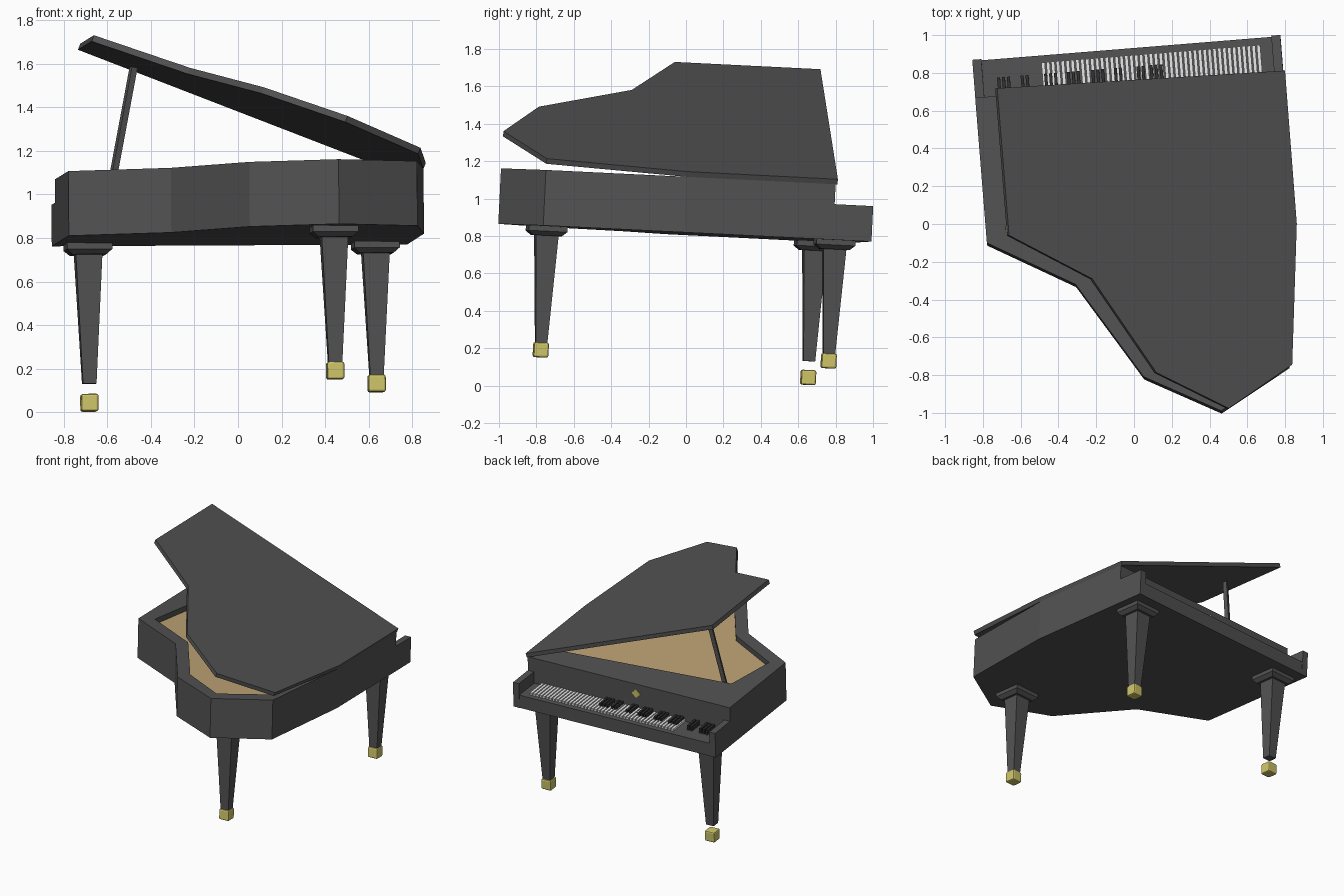
import bpy, bmesh, math
from mathutils import Matrix, Vector

if "Cube" in bpy.data.objects:
    bpy.data.objects.remove(bpy.data.objects["Cube"], do_unlink=True)


def material(name, rgb):
    m = bpy.data.materials.new(name)
    m.use_nodes = True
    m.diffuse_color = (*rgb, 1)
    m.node_tree.nodes["Principled BSDF"].inputs["Base Color"].default_value = (*rgb, 1)
    return m


CASE = material("charcoal lacquer", (0.085, 0.085, 0.085))
WOOD = material("tan soundboard", (0.52, 0.37, 0.175))
GOLD = material("brass", (0.62, 0.56, 0.14))
IVORY = material("ivory white", (0.8, 0.8, 0.8))
EBONY = material("ebony black", (0.03, 0.03, 0.03))

# The whole instrument is slightly turned and pitched: local z = 0 is its underside
up = Vector((-0.009, 0.049, 1)).normalized()
yaw = math.radians(4.6)
across = Vector((math.cos(yaw), math.sin(yaw), 0))
across = (across - up * across.dot(up)).normalized()
depth = up.cross(across)
FRAME = Matrix.Translation((0, 0, 0.812)) @ Matrix((across, depth, up)).transposed().to_4x4()


def finish(name, bm, mats, local=Matrix()):
    bmesh.ops.recalc_face_normals(bm, faces=bm.faces)
    bm.transform(FRAME @ local)
    me = bpy.data.meshes.new(name)
    bm.to_mesh(me)
    bm.free()
    ob = bpy.data.objects.new(name, me)
    bpy.context.collection.objects.link(ob)
    for m in mats:
        me.materials.append(m)
    return ob


def loft(name, rings, mats, local=Matrix(), end_slot=0):
    """Skin a stack of equal-length rings and cap both ends."""
    bm = bmesh.new()
    loops = [[bm.verts.new(p) for p in ring] for ring in rings]
    n = len(loops[0])
    for a, b in zip(loops, loops[1:]):
        for i in range(n):
            j = (i + 1) % n
            bm.faces.new((a[i], a[j], b[j], b[i]))
    bm.faces.new(loops[0])
    bm.faces.new(loops[-1]).material_index = end_slot
    return finish(name, bm, mats, local)


def level(points, z):
    return [(x, y, z) for x, y in points]


def square(half, z):
    return [(sx * half, sy * half, z) for sx, sy in ((-1, -1), (1, -1), (1, 1), (-1, 1))]


def add_box(bm, lo, hi):
    size = [b - a for a, b in zip(lo, hi)]
    mid = [(a + b) / 2 for a, b in zip(lo, hi)]
    bmesh.ops.create_cube(bm, size=1, matrix=Matrix.Translation(mid) @ Matrix.Diagonal((*size, 1)))


def boxes(name, spans, mat):
    bm = bmesh.new()
    for lo, hi in spans:
        add_box(bm, lo, hi)
    return finish(name, bm, [mat])


# Case: outer wall, rim and recessed soundboard in one skin
TOP = 0.297
outline = [(-0.783, 0.72), (-0.783, -0.052), (-0.332, -0.309), (-0.012, -0.826),
           (0.382, -1.039), (0.76, -0.828), (0.85, -0.083), (0.853, 0.72)]
inner = [(-0.61, 0.40), (-0.68, 0.0), (-0.27, -0.24), (0.04, -0.74),
         (0.37, -0.94), (0.69, -0.75), (0.77, -0.07), (0.74, 0.54)]
loft("case", [level(outline, 0), level(outline, TOP), level(inner, TOP), level(inner, TOP - 0.04)],
     [CASE, WOOD], end_slot=1)

# Lid: same outline, swung open about the straight side
hinge = Vector((0.85, 0, TOP))
lid_outline = [(x - hinge.x, y + (0.01 if y > 0.5 else 0)) for x, y in outline]
loft("lid", [level(lid_outline, 0), level(lid_outline, 0.03)], [CASE],
     Matrix.Translation(hinge) @ Matrix.Rotation(math.radians(21.4), 4, 'Y'))

# Prop stick
foot_pt, head_pt = Vector((-0.55, 0.38, 0.25)), Vector((-0.44, 0.42, 0.795))
stick = head_pt - foot_pt
loft("lid_prop", [square(0.014, 0), square(0.014, stick.length)], [CASE],
     Matrix.Translation(foot_pt) @ stick.to_track_quat('Z', 'Y').to_matrix().to_4x4())

# Keybed and cheek blocks
boxes("keybed", [((-0.74, 0.715, 0), (0.81, 0.925, 0.10))], CASE)
boxes("cheeks", [((-0.783, 0.715, 0), (-0.735, 0.927, 0.19)),
                 ((0.805, 0.715, 0), (0.853, 0.927, 0.19))], CASE)

# Keys
pitch = 0.026
boxes("white_keys", [((-0.42 + i * pitch, 0.722, 0.09), (-0.402 + i * pitch, 0.887, 0.117))
                     for i in range(45)], IVORY)
groups = [(-0.66, 3), (-0.535, 2), (-0.41, 3), (-0.29, 3), (-0.16, 3), (-0.04, 2), (0.08, 2), (0.15, 3)]
boxes("black_keys", [((u + k * pitch, 0.722, 0.09), (u + k * pitch + 0.016, 0.825, 0.137))
                     for u, count in groups for k in range(count)], EBONY)

# Diamond plate on the fallboard
loft("fallboard_plate", [square(0.024, 0), square(0.024, 0.008)], [GOLD],
     Matrix.Translation((-0.025, 0.719, 0.225)) @ Matrix.Rotation(-math.pi / 2, 4, 'X')
     @ Matrix.Rotation(math.pi / 4, 4, 'Z'))

# Legs: stepped top block, tapered shaft, bevelled brass foot
legs = {"tail": (0.379, -0.778, -0.625, -0.662),
        "right": (-0.631, 0.743, -0.642, -0.729),
        "left": (0.692, 0.742, -0.61, -0.647)}
for side, (u, v, end, foot) in legs.items():
    place = Matrix.Translation((u, v, 0))
    loft(side + "_leg", [square(0.104, 0.005), square(0.104, -0.027), square(0.078, -0.05),
                         square(0.061, -0.05), square(0.031, end)], [CASE], place)
    bm = bmesh.new()
    bmesh.ops.create_cube(bm, size=0.08)
    bmesh.ops.bevel(bm, geom=bm.edges[:], offset=0.01, segments=2, profile=0.5, affect='EDGES')
    finish(side + "_foot", bm, [GOLD], place @ Matrix.Translation((0, 0, foot)))
